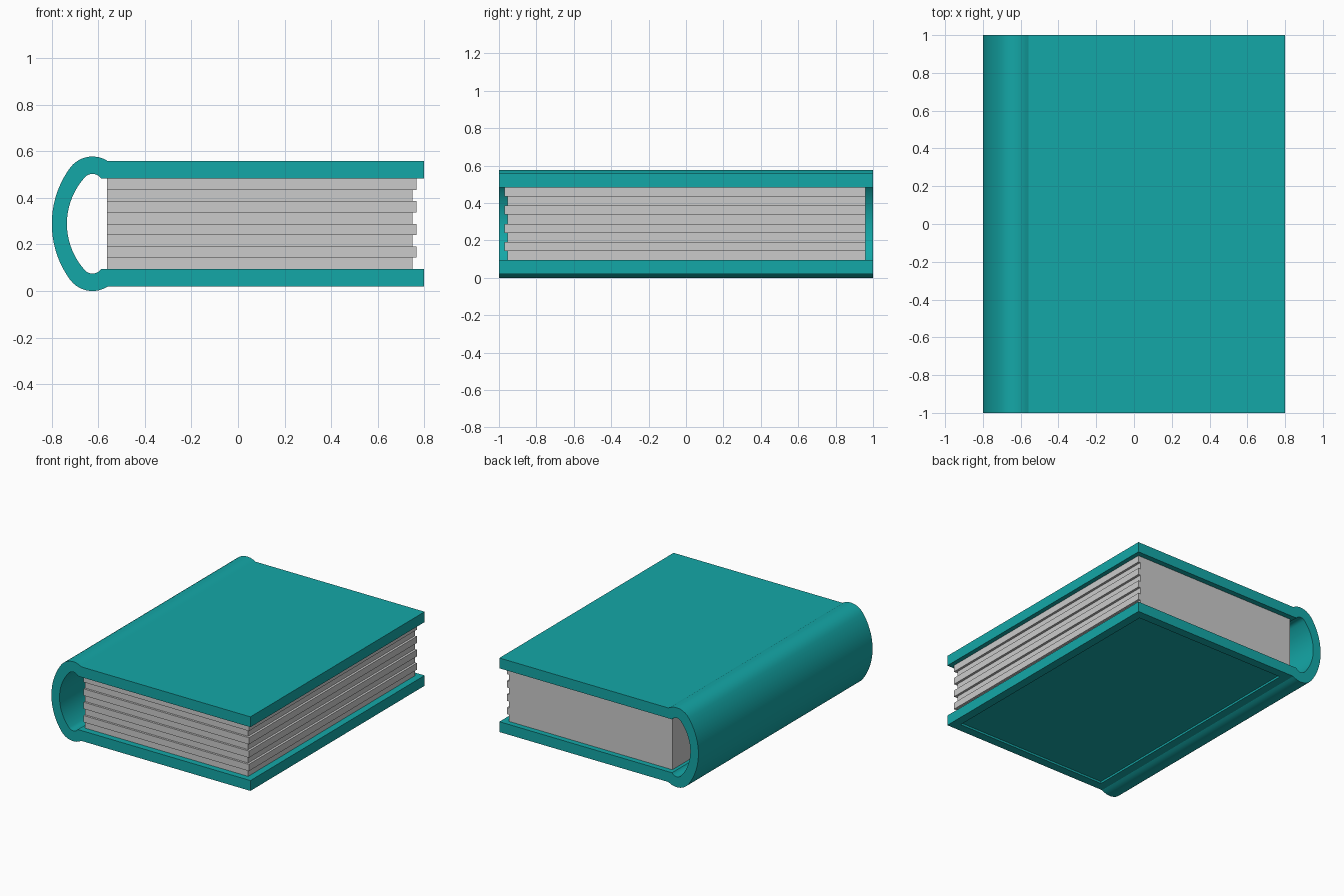
import bpy, bmesh
from math import sin, cos, atan2, asin, radians, pi, hypot

if "Cube" in bpy.data.objects:
    bpy.data.objects.remove(bpy.data.objects["Cube"])

MID = 0.289            # mid height of the book
JOINT = (-0.625, 0.458)  # centre of the hinge curve
TOP_OUT, TOP_IN = 0.558, 0.483


def finish(bm, name):
    bmesh.ops.recalc_face_normals(bm, faces=bm.faces)
    mesh = bpy.data.meshes.new(name)
    bm.to_mesh(mesh)
    bm.free()
    ob = bpy.data.objects.new(name, mesh)
    bpy.context.collection.objects.link(ob)
    return ob


def cover_line(r, left, z, steps=9):
    """Fore edge -> hinge arc -> spine arc, mirrored below mid height."""
    dx, dz = JOINT[0] - left, JOINT[1] - MID
    # spine radius that makes the arc tangent to the hinge arc
    R = (dx * dx + dz * dz - r * r) / (2 * (dx - r))
    cx = left + R
    join = atan2(dz, JOINT[0] - cx)
    start = asin((z - JOINT[1]) / r)
    pts = [(0.8, z)]
    for i in range(steps + 1):
        a = start + (join - start) * i / steps
        pts.append((JOINT[0] + r * cos(a), JOINT[1] + r * sin(a)))
    for i in range(1, steps + 1):
        a = join + (pi - join) * i / steps
        pts.append((cx + R * cos(a), MID + R * sin(a)))
    return pts + [(x, 2 * MID - h) for x, h in reversed(pts[:-1])]


# Cover: both boards and the hollow rounded spine in one wrap
outer = cover_line(0.12, -0.80, TOP_OUT)
inner = cover_line(0.045, -0.735, TOP_IN)
bm = bmesh.new()
rows = [[bm.verts.new((x, y, z)) for x, z in line]
        for line, y in ((outer, -1), (outer, 1), (inner, 1), (inner, -1))]
n = len(outer)
for a, b in zip(rows, rows[1:] + rows[:1]):
    for i in range(n - 1):
        bm.faces.new((a[i], a[i + 1], b[i + 1], b[i]))
for i in (0, n - 1):
    bm.faces.new([row[i] for row in rows])
bmesh.ops.recalc_face_normals(bm, faces=bm.faces)

# Shallow recessed panel under the bottom board
bottom = set(rows[0][-2:] + rows[1][-2:])
panel = next(f for f in bm.faces if set(f.verts) == bottom)
bmesh.ops.inset_region(bm, faces=[panel], thickness=0.09)
bmesh.ops.inset_region(bm, faces=[panel], thickness=0.0, depth=-0.015)
cover = finish(bm, "cover")

teal = bpy.data.materials.new("teal")
teal.diffuse_color = (0.007, 0.388, 0.388, 1)
teal.use_nodes = True
teal.node_tree.nodes["Principled BSDF"].inputs["Base Color"].default_value = teal.diffuse_color
cover.data.materials.append(teal)
bpy.context.view_layer.objects.active = cover
cover.select_set(True)
bpy.ops.object.shade_smooth_by_angle(angle=radians(20))

# Pages: one block, its fore edge and front stepped in alternate layers
LAYERS = 8
z0, z1 = 2 * MID - TOP_IN, TOP_IN
bm = bmesh.new()
rings = []
for k in range(LAYERS):
    right, front = ((0.75, -0.955), (0.767, -0.97))[k % 2]
    for j in (k, k + 1):
        z = z0 + (z1 - z0) * j / LAYERS
        rings.append([bm.verts.new((x, y, z)) for x, y in
                      ((-0.563, front), (right, front), (right, 0.96), (-0.563, 0.96))])
for a, b in zip(rings, rings[1:]):
    for i in range(4):
        j = (i + 1) % 4
        bm.faces.new((a[i], a[j], b[j], b[i]))
bm.faces.new(rings[0])
bm.faces.new(rings[-1])
bmesh.ops.remove_doubles(bm, verts=bm.verts, dist=0.0001)
finish(bm, "pages")
